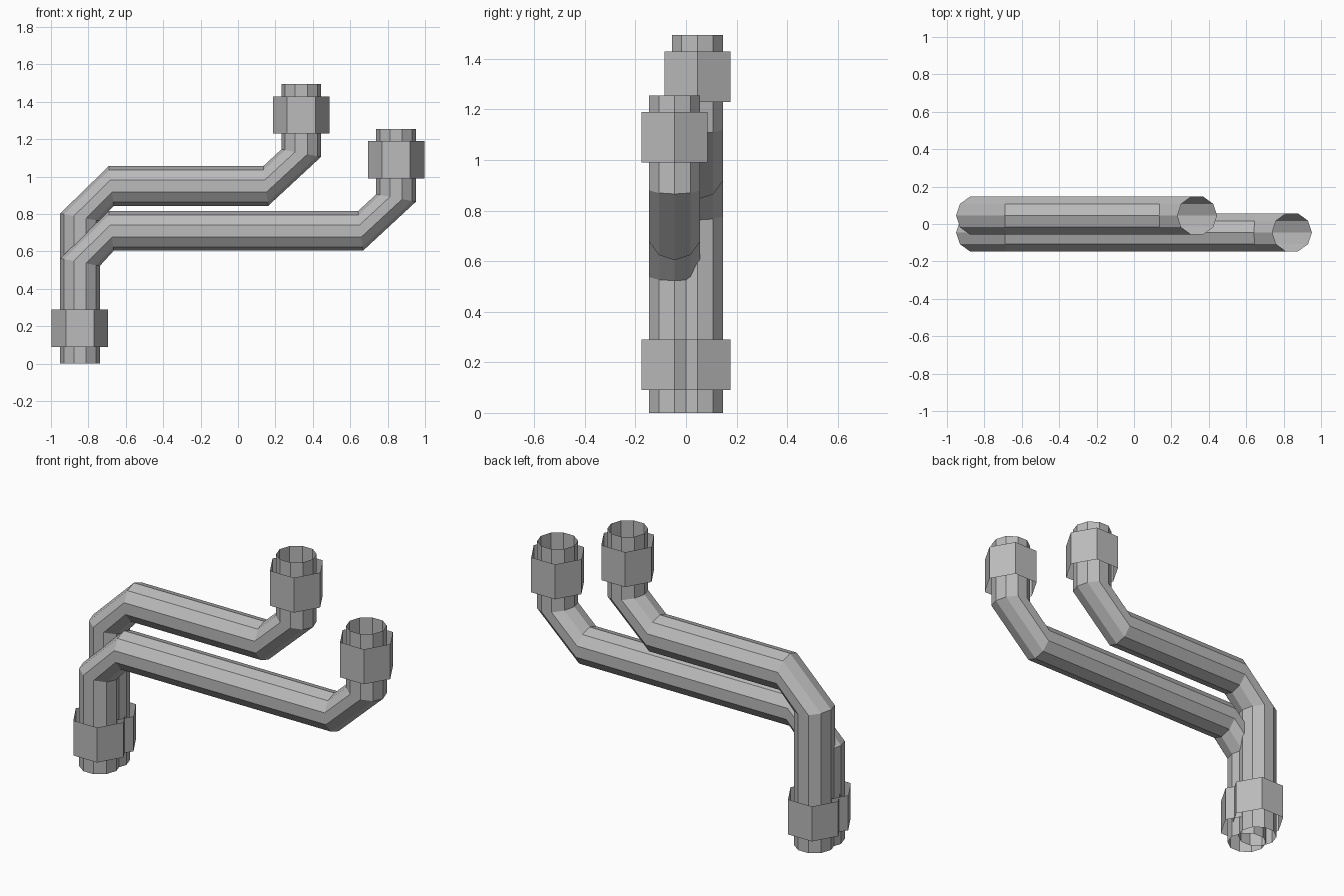
import bpy, bmesh, math
from mathutils import Vector

cube = bpy.data.objects.get("Cube")
if cube:
    bpy.data.objects.remove(cube, do_unlink=True)

# One grey metal for everything
GREY = (0.5, 0.5, 0.5, 1.0)
metal = bpy.data.materials.new("grey_metal")
metal.use_nodes = True
metal.diffuse_color = GREY
metal.node_tree.nodes["Principled BSDF"].inputs["Base Color"].default_value = GREY

LEFT_X = -0.845
PIPE_R, NUT_R, NUT_H = 0.106, 0.151, 0.2


def loft(name, sections, sides, radius):
    """Open tube through (centre, across) sections; depth always runs along y."""
    bm = bmesh.new()
    rings = []
    for centre, across in sections:
        ring = []
        for i in range(sides):
            a = math.tau * i / sides
            offset = Vector(across) * math.cos(a) + Vector((0, 1, 0)) * math.sin(a)
            ring.append(bm.verts.new(Vector(centre) + offset * radius))
        rings.append(ring)
    for low, high in zip(rings, rings[1:]):
        for i in range(sides):
            j = (i + 1) % sides
            bm.faces.new((low[i], low[j], high[j], high[i]))
    bmesh.ops.recalc_face_normals(bm, faces=bm.faces)
    mesh = bpy.data.meshes.new(name)
    bm.to_mesh(mesh)
    bm.free()
    mesh.materials.append(metal)
    obj = bpy.data.objects.new(name, mesh)
    bpy.context.collection.objects.link(obj)


def nut(name, x, y, z):
    """Hexagonal sleeve, open at both ends."""
    flat = (-1, 0, 0)
    loft(name, [((x, y, z), flat), ((x, y, z + NUT_H), flat)], 6, NUT_R)


def pipe(name, y, run_z, right_x):
    """Riser, horizontal run and second riser joined by chamfered bends."""
    level, upright = (-1, 0, 0), (0, 0, 1)
    riser_bend, run_bend = (-1, 0, 0.19), (-0.125, 0, 1)
    top = run_z + 0.545
    loft(name, [
        ((LEFT_X, y, 0), level),
        ((LEFT_X, y, run_z - 0.167), riser_bend),
        ((LEFT_X + 0.167, y, run_z), run_bend),
        ((right_x - 0.19, y, run_z), run_bend),
        ((right_x, y, run_z + 0.176), riser_bend),
        ((right_x, y, top), level),
    ], 10, PIPE_R)
    nut(name + "_lower_nut", LEFT_X, y, 0.09)
    nut(name + "_upper_nut", right_x, y, top - 0.265)


pipe("front_pipe", -0.045, 0.71, 0.845)
pipe("back_pipe", 0.045, 0.95, 0.338)
